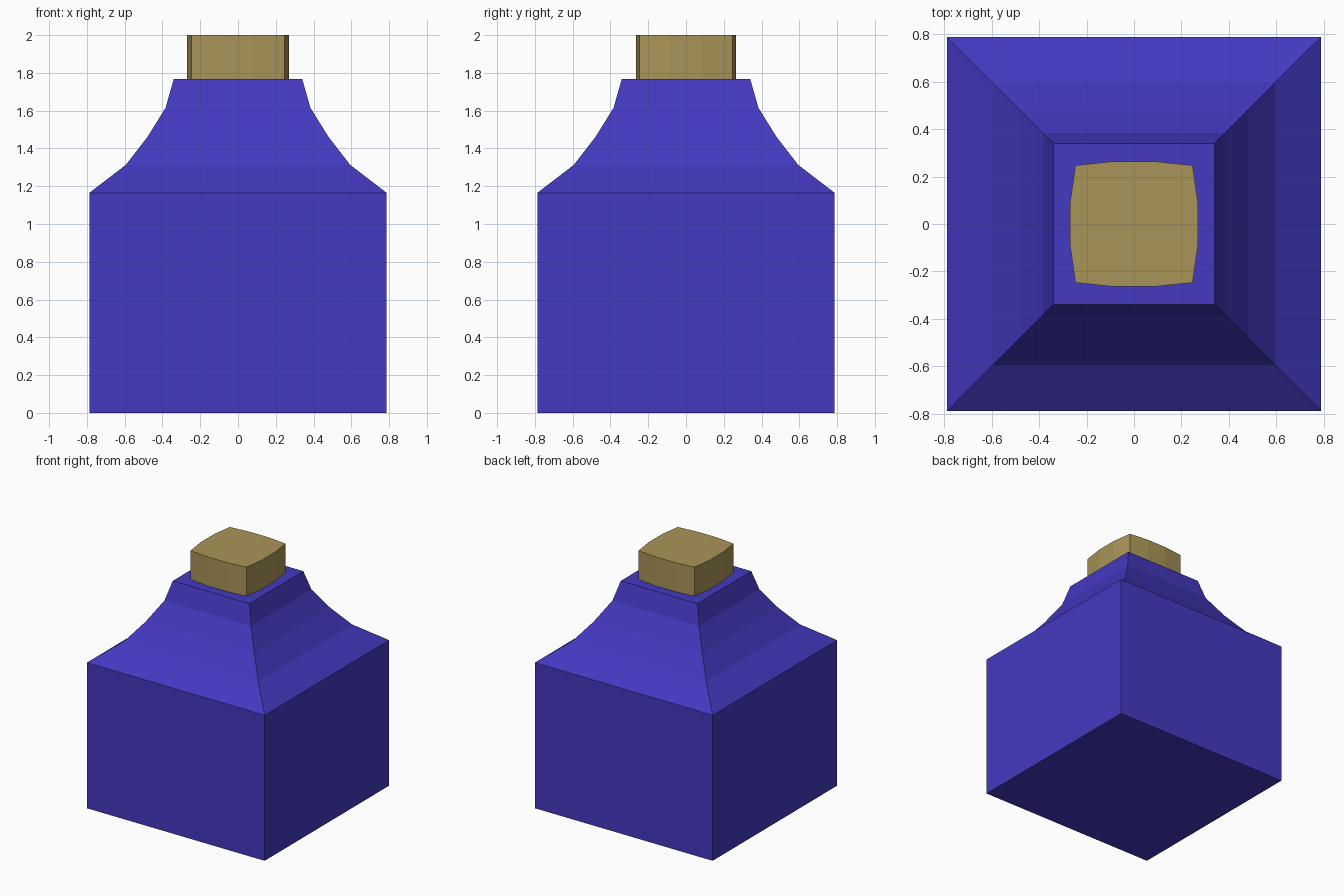
import bpy, bmesh

if "Cube" in bpy.data.objects:
    bpy.data.objects.remove(bpy.data.objects["Cube"])


def material(name, rgb):
    mat = bpy.data.materials.new(name)
    mat.diffuse_color = (*rgb, 1)
    mat.use_nodes = True
    mat.node_tree.nodes["Principled BSDF"].inputs["Base Color"].default_value = mat.diffuse_color
    return mat


def loft(name, sections, mat):
    """Closed solid through stacked outlines: [(outline, z), ...]."""
    bm = bmesh.new()
    rings = [[bm.verts.new((x, y, z)) for x, y in outline] for outline, z in sections]
    n = len(rings[0])
    for a, b in zip(rings, rings[1:]):
        for i in range(n):
            j = (i + 1) % n
            bm.faces.new((a[i], a[j], b[j], b[i]))
    bm.faces.new(rings[0][::-1])
    bm.faces.new(rings[-1])
    mesh = bpy.data.meshes.new(name)
    bm.to_mesh(mesh)
    bm.free()
    mesh.materials.append(mat)
    obj = bpy.data.objects.new(name, mesh)
    bpy.context.collection.objects.link(obj)
    return obj


def square(r):
    return [(-r, -r), (r, -r), (r, r), (-r, r)]


# Square bottle with concave shoulders: (half width, height)
profile = [(0.787, 0), (0.787, 1.165), (0.594, 1.313), (0.48, 1.46),
           (0.383, 1.616), (0.34, 1.768)]
loft("bottle_body", [(square(r), z) for r, z in profile],
     material("blue", (0.056, 0.041, 0.53)))

# Stopper: square with three-segment bulging sides
outline = []
corner = 0.247
for k in range(4):
    bulge = 0.264 if k % 2 == 0 else 0.27
    for x, y in ((-corner, -corner), (-0.085, -bulge), (0.085, -bulge)):
        for _ in range(k):
            x, y = -y, x
        outline.append((x, y))
loft("stopper", [(outline, 1.768), (outline, 2.0)],
     material("gold", (0.40, 0.30, 0.098)))
